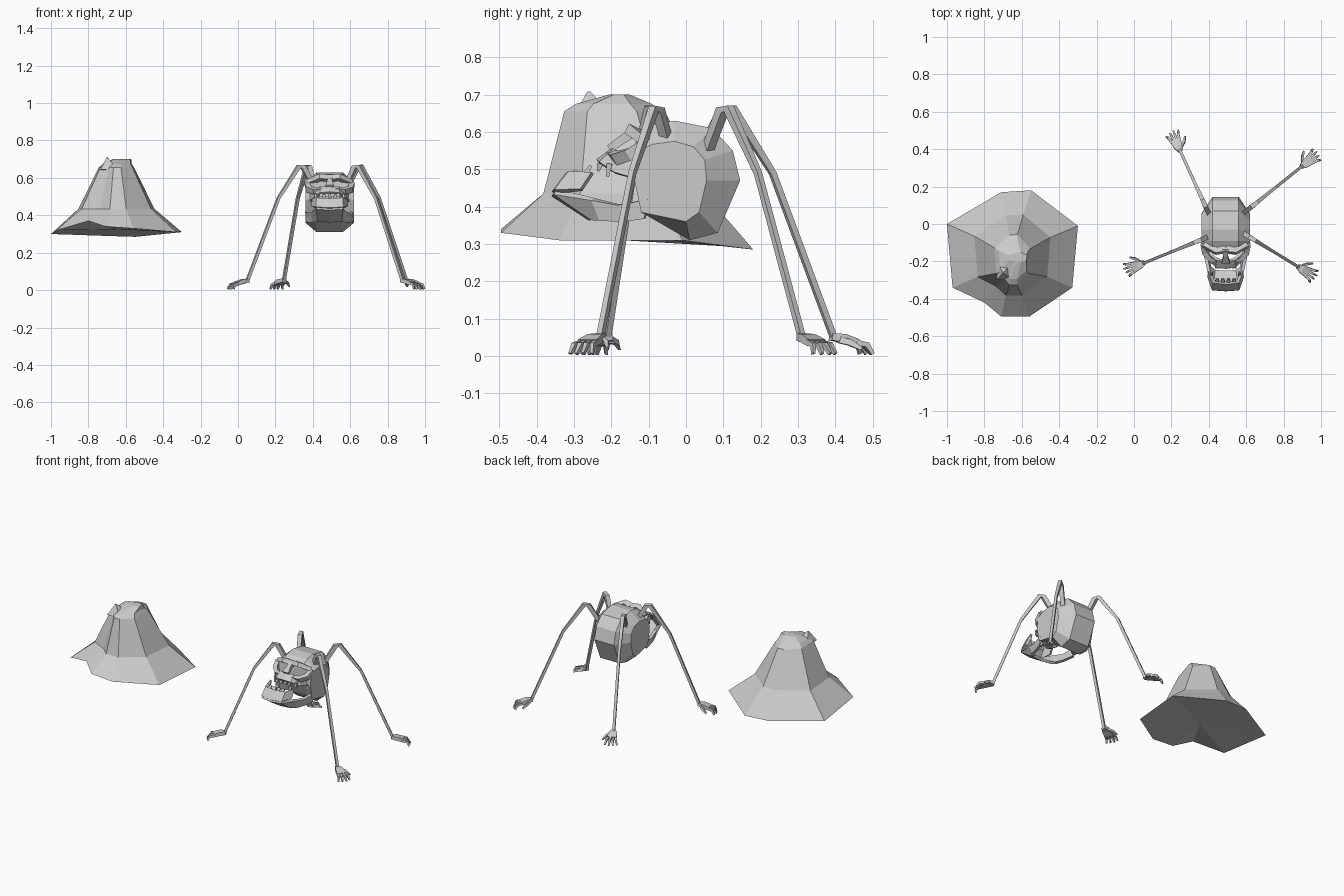
import bpy, bmesh
from mathutils import Vector as V

if "Cube" in bpy.data.objects:
    bpy.data.objects.remove(bpy.data.objects["Cube"])

CX = 0.49  # skull centre line


def finish(name, bm):
    bmesh.ops.recalc_face_normals(bm, faces=bm.faces)
    me = bpy.data.meshes.new(name)
    bm.to_mesh(me)
    bm.free()
    ob = bpy.data.objects.new(name, me)
    bpy.context.collection.objects.link(ob)
    return ob


def loft(bm, rings, closed=True, caps=(True, True)):
    """Skin a list of equal-length point rings."""
    vs = [[bm.verts.new(p) for p in r] for r in rings]
    n = len(vs[0])
    for a, b in zip(vs, vs[1:]):
        for i in range(n if closed else n - 1):
            j = (i + 1) % n
            bm.faces.new((a[i], a[j], b[j], b[i]))
    if closed and caps[0]:
        bm.faces.new(vs[0])
    if closed and caps[1]:
        bm.faces.new(vs[-1])


def bar(bm, path, sizes, side):
    """Four-sided bar along a path; sizes are (half width, half height)."""
    path = [V(p) for p in path]
    side = V(side).normalized()
    rings = []
    for i, p in enumerate(path):
        t = (path[min(i + 1, len(path) - 1)] - path[max(i - 1, 0)]).normalized()
        up = side.cross(t).normalized()
        w, h = sizes[i]
        rings.append([p + side * w * a + up * h * b
                      for a, b in ((1, 1), (-1, 1), (-1, -1), (1, -1))])
    loft(bm, rings)


def strip(name, rows, thick):
    """Rows of half-profile points (dx, y, z), mirrored and thickened."""
    full = []
    for r in rows:
        full.append([(CX - x, y, z) for x, y, z in reversed(r) if x > 0]
                    + [(CX + x, y, z) for x, y, z in r])
    bm = bmesh.new()
    loft(bm, full, closed=False)
    ob = finish(name, bm)
    m = ob.modifiers.new("thickness", 'SOLIDIFY')
    m.thickness = thick
    m.offset = 0
    return ob


# Hat: crooked brim with a closed underside, flared cone, collapsed crown
brim = [(-1, 0, .30), (-.71, .17, .29), (-.55, .18, .285), (-.30, -.01, .31),
        (-.33, -.34, .31), (-.56, -.495, .33), (-.71, -.495, .34),
        (-.80, -.42, .37), (-.97, -.34, .32)]


def hat_ring(fx, fy, z, cx=-.65, cy=-.18):
    return [(cx + (x + .65) * fx, cy + (y + .18) * fy, z) for x, y, _ in brim]


bm = bmesh.new()
loft(bm, [brim, hat_ring(.58, .64, .435), hat_ring(.27, .40, .655, -.65, -.2),
          hat_ring(.22, .30, .675, -.645, -.2), hat_ring(.14, .08, .70, -.62, -.18)],
     caps=(False, True))
bm.verts.ensure_lookup_table()
hub = bm.verts.new((-.65, -.18, .325))
rim = bm.verts[:9]
for i in range(9):
    bm.faces.new((hub, rim[i], rim[(i + 1) % 9]))
finish("hat", bm)
bm = bmesh.new()
bar(bm, [(-.70, -.26, .64), (-.695, -.255, .68), (-.70, -.26, .708)],
    [(.035, .04), (.022, .025), (.004, .004)], (1, 0, 0))
finish("hat_fold", bm)

# Cranium: side, middle, middle, side profiles lofted across x
mid = [(-.125, .60), (-.09, .62), (-.03, .63), (.07, .61), (.125, .55),
       (.145, .47), (.085, .33), (.01, .31), (-.075, .375), (-.13, .50)]
low = [(-.13, .545), (-.09, .567), (-.03, .575), (.02, .56), (.05, .525),
       (.055, .47), (.035, .385), (.0, .36), (-.12, .385), (-.14, .48)]
bm = bmesh.new()
loft(bm, [[(CX + x, y, z) for y, z in prof]
          for x, prof in ((-.13, low), (-.07, mid), (.07, mid), (.13, low))])
finish("cranium", bm)

# Face: brow, nose bridge and cheekbones frame the eye sockets
bm = bmesh.new()
bar(bm, [(CX, -.13, .605), (CX, -.17, .58), (CX, -.205, .555)],
    [(.016, .012), (.012, .012), (.022, .01)], (1, 0, 0))
for s in (-1, 1):
    def P(x, y, z):
        return (CX + s * x, y, z)
    bar(bm, [P(0, -.135, .597), P(.05, -.145, .603), P(.115, -.11, .575)],
        [(.014, .018), (.014, .016), (.012, .014)], (0, .5, 1))
    bar(bm, [P(.12, -.11, .57), P(.112, -.15, .54), P(.08, -.185, .53),
             P(.03, -.20, .54)],
        [(.012, .014), (.016, .014), (.016, .012), (.01, .01)], (0, -.6, 1))
finish("face_bones", bm)

# Upper jaw
strip("upper_jaw", [
    [(0, -.195, .55), (.045, -.19, .55), (.075, -.165, .54), (.10, -.12, .51)],
    [(0, -.235, .52), (.05, -.228, .515), (.085, -.19, .49), (.10, -.12, .47)]],
    .016)

# Lower jaw: chin plate swept back to the hinges, with a gum ledge
strip("lower_jaw", [
    [(0, -.255, .37), (.06, -.25, .37), (.085, -.23, .365), (.10, -.17, .36),
     (.12, -.11, .368)],
    [(0, -.355, .435), (.07, -.35, .44), (.09, -.25, .42), (.105, -.18, .405),
     (.122, -.10, .42)]], .018)
strip("jaw_ledge", [
    [(0, -.352, .435), (.07, -.347, .44), (.09, -.28, .445)],
    [(0, -.315, .485), (.065, -.31, .49), (.085, -.25, .49)]], .018)

# Teeth: small pegs, with longer fangs at the corners
bm = bmesh.new()
for x in (-.075, -.045, -.015, .015, .045, .075):
    fang = abs(x) > .07
    w = .008 if fang else .012
    y0 = -.205 if fang else -.23
    bar(bm, [(CX + x, y0, .515), (CX + x, y0 - .005, .48 if fang else .495)],
        [(w, .008), (w * .6, .004)], (1, 0, 0))
    y1 = -.275 if fang else -.312
    bar(bm, [(CX + x, y1, .475), (CX + x, y1 + .02, .51 if fang else .498)],
        [(w, .009), (w * .6, .004)], (1, 0, 0))
finish("teeth", bm)

# Legs with hands: (name, hip xy, ankle xy, thumb side)
legs = [("front_left", (.395, -.07), (.05, -.21), 1),
        ("front_right", (.585, -.05), (.88, -.23), -1),
        ("back_right", (.595, .065), (.90, .31), -1),
        ("back_left", (.40, .055), (.245, .395), 1)]
for name, hip, ankle, thumb in legs:
    hip, ankle = V((*hip, 0)), V((*ankle, 0))
    d = ankle - hip
    u = d.normalized()
    s = V((u.y, -u.x, 0)) * thumb  # towards the thumb

    def at(r, z, side=0, base=ankle):
        return base + u * r + s * side + V((0, 0, z))

    L = d.length
    bm = bmesh.new()
    bar(bm, [at(-.01, .555, base=hip), at(L * .13, .657, base=hip),
             at(L * .20, .663, base=hip), at(L * .52, .49, base=hip),
             at(L, .05, base=hip)],
        [(.012, .012), (.013, .013), (.011, .011), (.008, .008), (.008, .008)], s)
    finish(name + "_leg", bm)
    bm = bmesh.new()
    bar(bm, [at(-.008, .052), at(.025, .048), at(.062, .036)],
        [(.012, .010), (.024, .011), (.029, .009)], s)
    for k in (-1.5, -.5, .5, 1.5):
        reach = .108 - abs(k - .3) * .008
        bar(bm, [at(.055, .037, k * .015), at(.085, .030, k * .019),
                 at(reach, .006, k * .024)],
            [(.0065, .007), (.0065, .007), (.004, .005)], s)
    bar(bm, [at(.01, .044, .012), at(.03, .036, .038), at(.055, .02, .056)],
        [(.009, .009), (.008, .008), (.004, .005)], s)
    finish(name + "_hand", bm)
